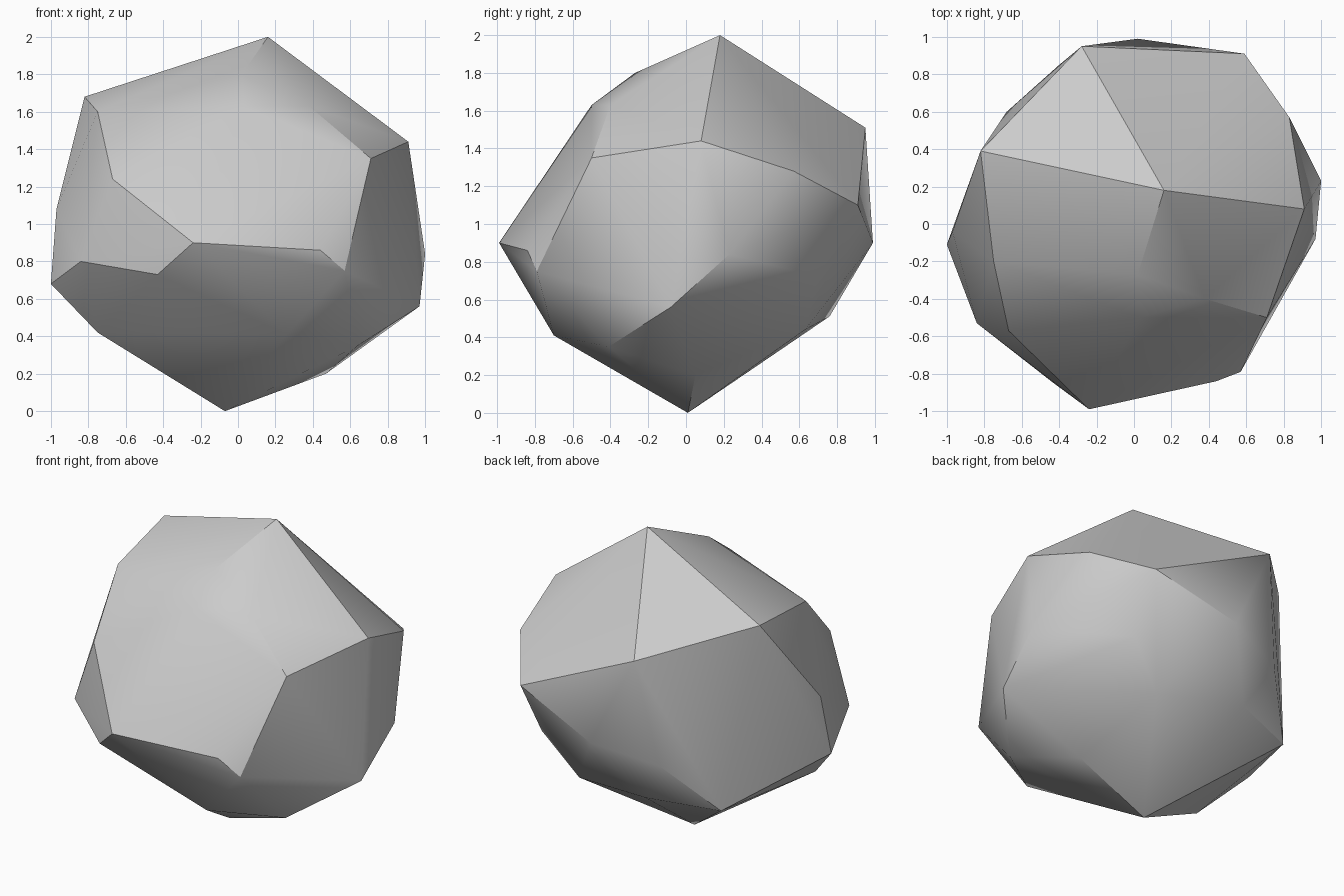
import bpy
import bmesh
import math

# Remove the default cube only
cube = bpy.data.objects.get("Cube")
if cube:
    bpy.data.objects.remove(cube, do_unlink=True)

# Stone colour
stone = bpy.data.materials.new("stone_grey")
stone.use_nodes = True
GREY = (0.6, 0.6, 0.6, 1.0)
stone.diffuse_color = GREY
shader = stone.node_tree.nodes["Principled BSDF"]
shader.inputs["Base Color"].default_value = GREY
shader.inputs["Roughness"].default_value = 0.8

# Corner points of the rock, grouped by region
crown = [(.16, .18, 2), (-.82, .39, 1.68), (.91, .08, 1.44), (-.75, -.2, 1.6),
         (.02, -.27, 1.8), (.03, -.5, 1.63), (.38, -.4, 1.63), (-.28, .95, 1.51)]
front = [(.71, -.5, 1.35), (.57, -.79, .75), (.44, -.84, .86), (-.24, -.99, .9),
         (-.43, -.85, .73), (-.84, -.53, .8), (-.67, -.57, 1.24)]
sides = [(-1, -.11, .68), (-.97, -.04, 1.08), (.97, -.08, .56), (1, .23, .84),
         (.83, .57, 1.28)]
back = [(.59, .91, 1.1), (.02, .99, .9), (-.4, .85, .8), (-.23, .76, .51),
        (-.68, .6, .48), (.58, .7, .72), (.35, .63, .44)]
base = [(-.07, .01, 0), (.47, .05, .2), (.64, -.41, .35), (.26, -.7, .41),
        (-.75, -.3, .42)]

# Wrap the corners in a faceted convex shell
bm = bmesh.new()
for region in (crown, front, sides, back, base):
    for corner in region:
        bm.verts.new(corner)
hull = bmesh.ops.convex_hull(bm, input=bm.verts)
loose = [v for v in bm.verts if not v.link_faces]
bmesh.ops.delete(bm, geom=loose, context="VERTS")
bmesh.ops.recalc_face_normals(bm, faces=bm.faces)

mesh = bpy.data.meshes.new("rock")
bm.to_mesh(mesh)
bm.free()
mesh.materials.append(stone)
rock = bpy.data.objects.new("rock", mesh)
bpy.context.collection.objects.link(rock)

# Soften shallow creases, keep strong ridges
bpy.ops.object.select_all(action="DESELECT")
rock.select_set(True)
bpy.context.view_layer.objects.active = rock
bpy.ops.object.shade_smooth_by_angle(angle=math.radians(30))
